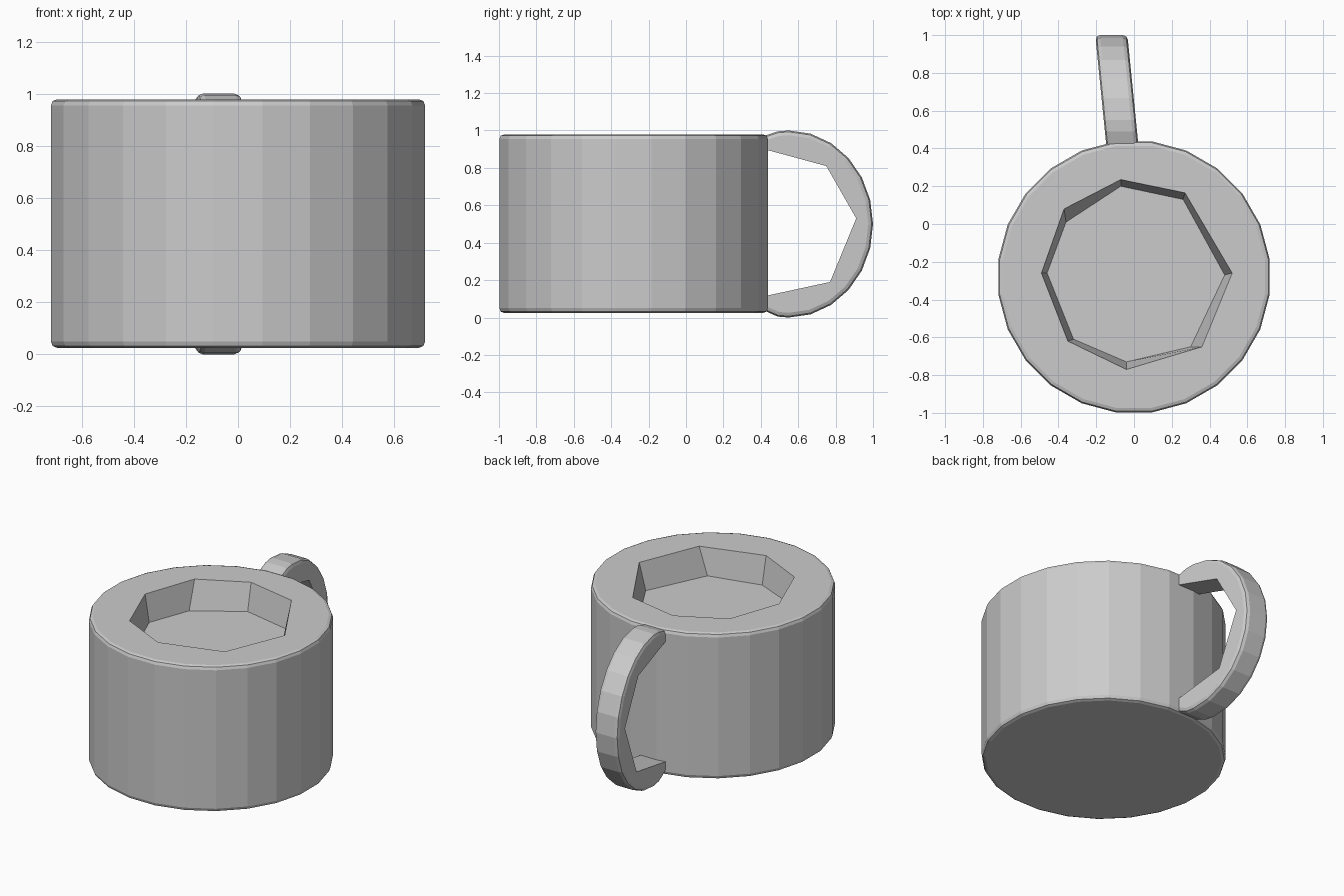
import bpy
import bmesh
from math import sin, cos, pi

default_cube = bpy.data.objects.get("Cube")
if default_cube:
    bpy.data.objects.remove(default_cube, do_unlink=True)

grey = bpy.data.materials.new("plain grey")
grey.use_nodes = True
grey.diffuse_color = (0.6, 0.6, 0.6, 1)
shader = grey.node_tree.nodes["Principled BSDF"]
shader.inputs["Base Color"].default_value = grey.diffuse_color
shader.inputs["Roughness"].default_value = 0.8


def add_object(name, bm):
    bmesh.ops.recalc_face_normals(bm, faces=bm.faces[:])
    mesh = bpy.data.meshes.new(name)
    bm.to_mesh(mesh)
    bm.free()
    mesh.materials.append(grey)
    obj = bpy.data.objects.new(name, mesh)
    bpy.context.collection.objects.link(obj)
    return obj


def add_ring(bm, points, z):
    return [bm.verts.new((x, y, z)) for x, y in points]


def bridge(bm, a, b):
    for i in range(len(a)):
        j = (i + 1) % len(a)
        bm.faces.new((a[i], a[j], b[j], b[i]))


def circle(radius, sides=24, cy=-0.28):
    turns = [(i + 0.5) * 2 * pi / sides for i in range(sides)]
    return [(radius * cos(t), cy + radius * sin(t)) for t in turns]


# Cup body: faceted wall with softened rims
bm = bmesh.new()
profile = [(0.70, 0.025), (0.717, 0.032), (0.724, 0.05),
           (0.724, 0.955), (0.717, 0.972), (0.70, 0.978)]
rings = [add_ring(bm, circle(r), z) for r, z in profile]
for low, high in zip(rings, rings[1:]):
    bridge(bm, low, high)
bm.faces.new(rings[0])

# Shallow uneven eight-sided recess in the top
mouth = [(-0.07, 0.235), (0.27, 0.165), (0.52, -0.26), (0.36, -0.65),
         (-0.04, -0.77), (-0.35, -0.62), (-0.49, -0.26), (-0.37, 0.08)]
floor = [(-0.07, 0.20), (0.26, 0.13), (0.48, -0.27), (0.30, -0.65),
         (-0.04, -0.73), (-0.32, -0.61), (-0.46, -0.26), (-0.36, 0.01)]
top_ring = add_ring(bm, mouth, 0.978)
floor_ring = add_ring(bm, floor, 0.80)
bridge(bm, top_ring, floor_ring)
bm.faces.new(floor_ring)
rim_edges = [e for e in bm.edges if e.is_boundary]
bmesh.ops.triangle_fill(bm, edges=rim_edges, use_beauty=True, normal=(0, 0, 1))
add_object("cup_body", bm)

# Handle: rounded outside, coarse angular inside, leaning slightly sideways
arc = [(0.55 + 0.45 * sin(i * pi / 12), 0.5 + 0.5 * cos(i * pi / 12))
       for i in range(13)]
outer = [(0.40, 0.965), (0.49, 0.995)] + arc + [(0.49, 0.005), (0.40, 0.045)]
inner = [(0.40, 0.11), (0.77, 0.19), (0.91, 0.53), (0.75, 0.81), (0.40, 0.905)]
bm = bmesh.new()
sides = []
for half_width in (-0.085, 0.085):
    sides.append([bm.verts.new((half_width - 0.065 - 0.1 * (y - 0.45), y, z))
                  for y, z in outer + inner])
bridge(bm, *sides)
for side in sides:
    bm.faces.new(side)
outer_edges = [bm.edges.get((side[i], side[i + 1]))
               for side in sides for i in range(len(outer) - 1)]
bmesh.ops.recalc_face_normals(bm, faces=bm.faces[:])
bmesh.ops.bevel(bm, geom=outer_edges, offset=0.025, segments=2, profile=0.5,
                affect='EDGES', clamp_overlap=True)
bmesh.ops.triangulate(bm, faces=[f for f in bm.faces if len(f.verts) > 4])
add_object("cup_handle", bm)
